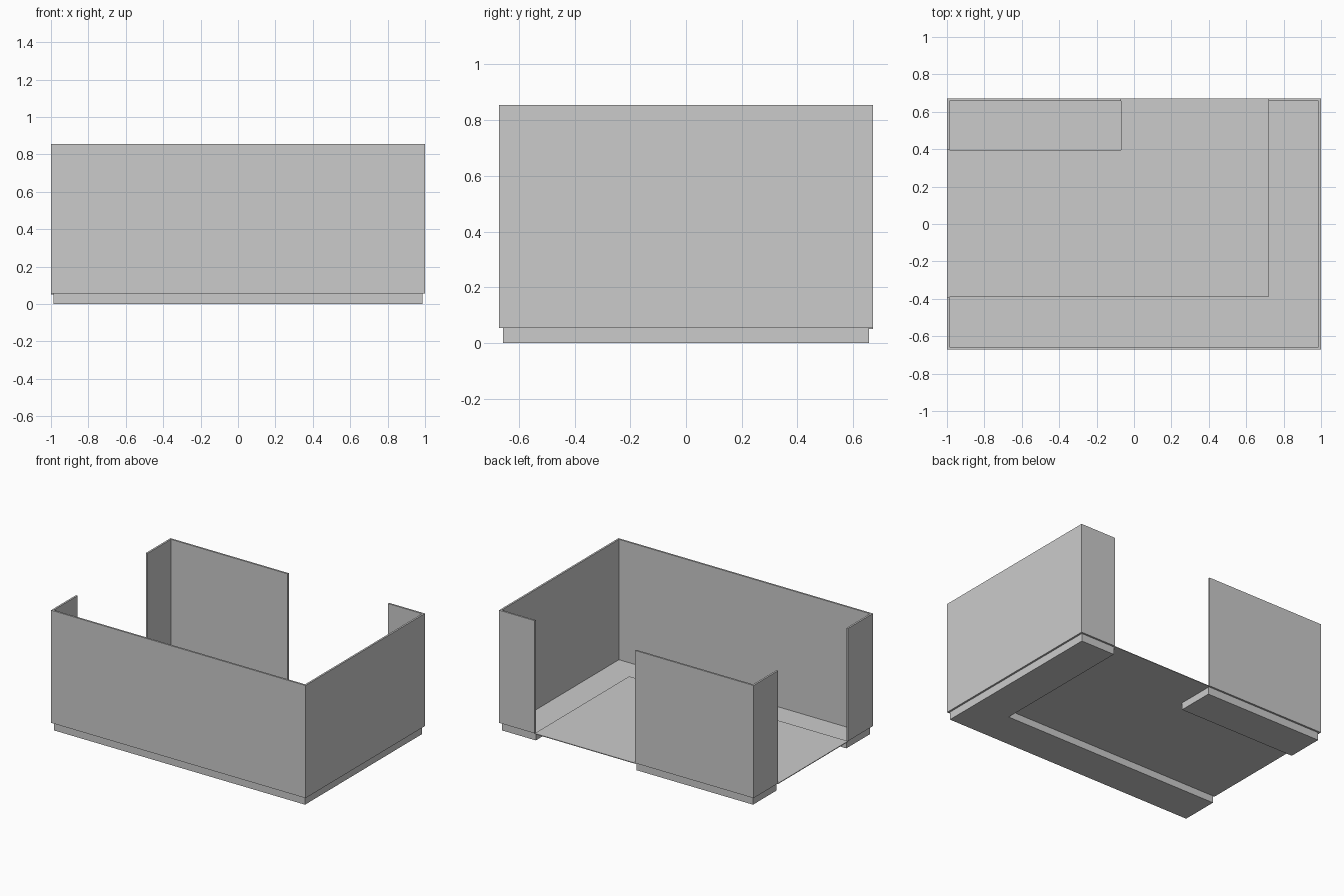
import bpy, bmesh

if "Cube" in bpy.data.objects:
    bpy.data.objects.remove(bpy.data.objects["Cube"])

X, Y = 1.0, 0.67          # outer half sizes
T = 0.013                 # wall thickness
Z0, Z1 = 0.055, 0.855     # floor level, wall top
XI, YI = X - T, Y - T     # inner half sizes
GX, GY = 0.72, -0.39      # inner corner of the L-shaped recess
PX, PY = -0.07, 0.395     # inner corner of the small recess


def prism(name, outline, z_low, z_high, closed_top=True):
    """Upright prism from a plan outline; an open top makes a tray."""
    bm = bmesh.new()
    low = [bm.verts.new((x, y, z_low)) for x, y in outline]
    high = [bm.verts.new((x, y, z_high)) for x, y in outline]
    n = len(outline)
    for i in range(n):
        j = (i + 1) % n
        bm.faces.new((low[i], low[j], high[j], high[i]))
    bm.faces.new(low[::-1])
    if closed_top:
        bm.faces.new(high)
    bmesh.ops.recalc_face_normals(bm, faces=bm.faces)
    mesh = bpy.data.meshes.new(name)
    bm.to_mesh(mesh)
    bm.free()
    obj = bpy.data.objects.new(name, mesh)
    bpy.context.collection.objects.link(obj)
    return obj


# Long wall around back right, right, front and front left
prism("main_wall", [(GX, Y), (X, Y), (X, -Y), (-X, -Y), (-X, GY),
                    (-XI, GY), (-XI, -YI), (XI, -YI), (XI, YI), (GX, YI)], Z0, Z1)

# Corner wall at the back left
prism("corner_wall", [(-X, PY), (-X, Y), (PX, Y),
                      (PX, YI), (-XI, YI), (-XI, PY)], Z0, Z1)

# Sunken hollow bases under the walls
prism("main_base_tray", [(-XI, GY), (-XI, -YI), (XI, -YI),
                         (XI, YI), (GX, YI), (GX, GY)], 0, Z0, False)
prism("corner_base_tray", [(-XI, PY), (-XI, YI), (PX, YI), (PX, PY)], 0, Z0, False)

# Raised thin floor between the trays
prism("floor", [(-X, GY), (GX, GY), (GX, Y), (PX, Y), (PX, PY), (-X, PY)],
      Z0 - 0.005, Z0)
